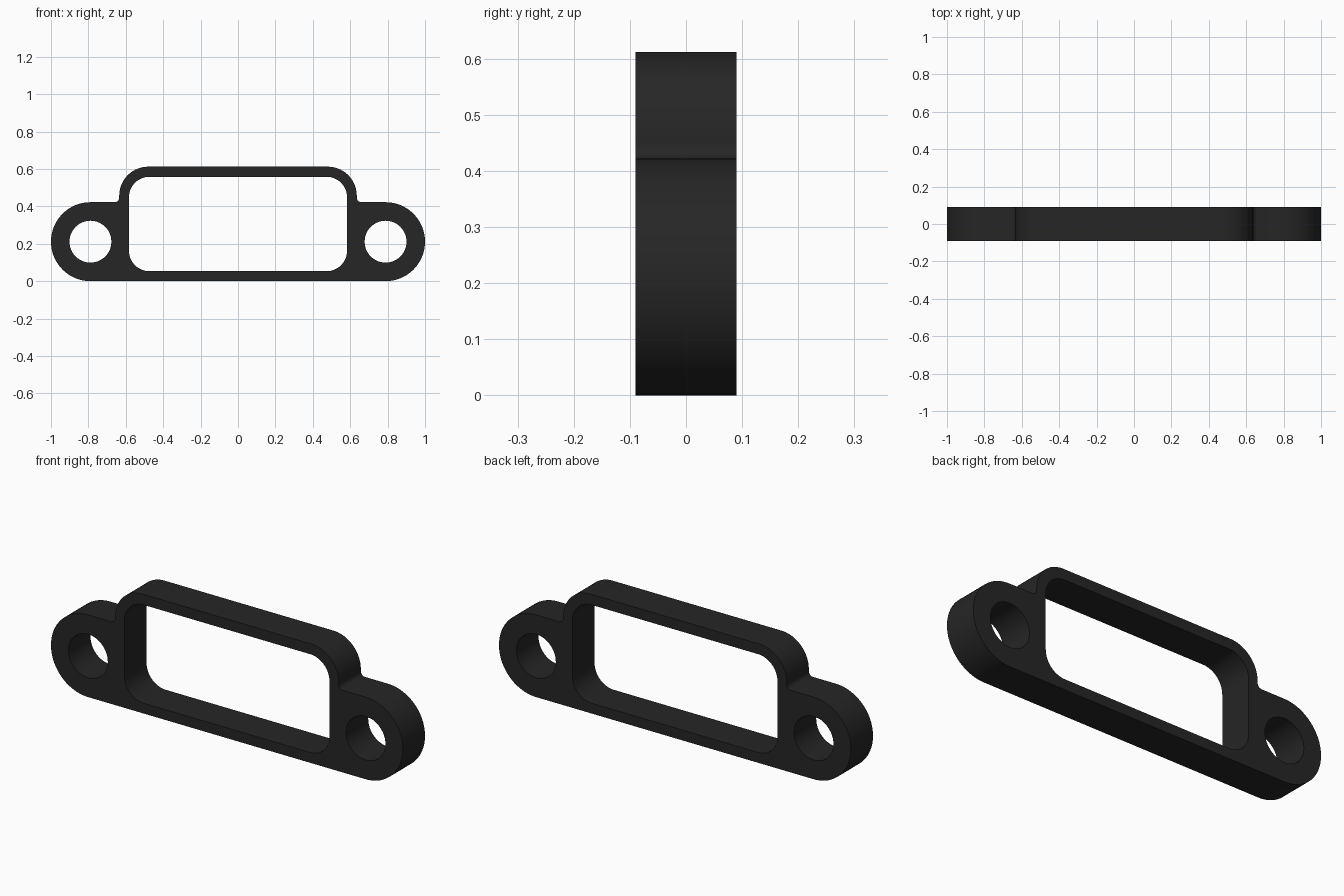
import bpy, bmesh, math
from mathutils import Vector

if "Cube" in bpy.data.objects:
    bpy.data.objects.remove(bpy.data.objects["Cube"])

HALF_DEPTH = 0.09
LUG_X, LUG_R, HOLE_R = 0.789, 0.211, 0.112


def arc(cx, cz, r, a0, a1, n):
    """Points on an arc in the x-z plane, angles in degrees."""
    angles = [math.radians(a0 + (a1 - a0) * i / n) for i in range(n + 1)]
    return [(cx + r * math.cos(a), cz + r * math.sin(a)) for a in angles]


def mirrored(right):
    """Close a right-hand half outline with its mirror image."""
    return right + [(-x, z) for x, z in reversed(right)]


# Outer outline, right half: round lug, small fillet, raised hump corner
outer = mirrored(
    arc(LUG_X, LUG_R, LUG_R, -90, 90, 40)
    + arc(0.66, 0.447, 0.025, 270, 180, 8)
    + arc(0.48, 0.457, 0.155, 0, 90, 20))

# Rounded rectangular window
window = mirrored(
    arc(0.473, 0.163, 0.11, -90, 0, 16)
    + arc(0.473, 0.448, 0.11, 0, 90, 16))

# Bolt holes
holes = [arc(s * LUG_X, LUG_R, HOLE_R, 0, 360, 48)[:-1] for s in (-1, 1)]

# Fill the flat face, then extrude it through the thickness
bm = bmesh.new()
edges = []
for loop in [outer, window] + holes:
    vs = [bm.verts.new((x, -HALF_DEPTH, z)) for x, z in loop]
    edges += [bm.edges.new((vs[i - 1], vs[i])) for i in range(len(vs))]
bmesh.ops.triangle_fill(bm, edges=edges, use_beauty=True, normal=(0, -1, 0))
out = bmesh.ops.extrude_face_region(bm, geom=bm.faces[:], use_keep_orig=True)
moved = [g for g in out["geom"] if isinstance(g, bmesh.types.BMVert)]
bmesh.ops.translate(bm, verts=moved, vec=Vector((0, 2 * HALF_DEPTH, 0)))
bmesh.ops.recalc_face_normals(bm, faces=bm.faces[:])

mesh = bpy.data.meshes.new("flange_frame")
bm.to_mesh(mesh)
bm.free()
frame = bpy.data.objects.new("flange_frame", mesh)
bpy.context.collection.objects.link(frame)

# Black plastic colour
black = bpy.data.materials.new("black_plastic")
black.diffuse_color = (0.019, 0.019, 0.019, 1)
black.use_nodes = True
black.node_tree.nodes["Principled BSDF"].inputs["Base Color"].default_value = black.diffuse_color
mesh.materials.append(black)

# Smooth curved walls, sharp rims
bpy.context.view_layer.objects.active = frame
frame.select_set(True)
bpy.ops.object.shade_smooth_by_angle(angle=math.radians(30))
